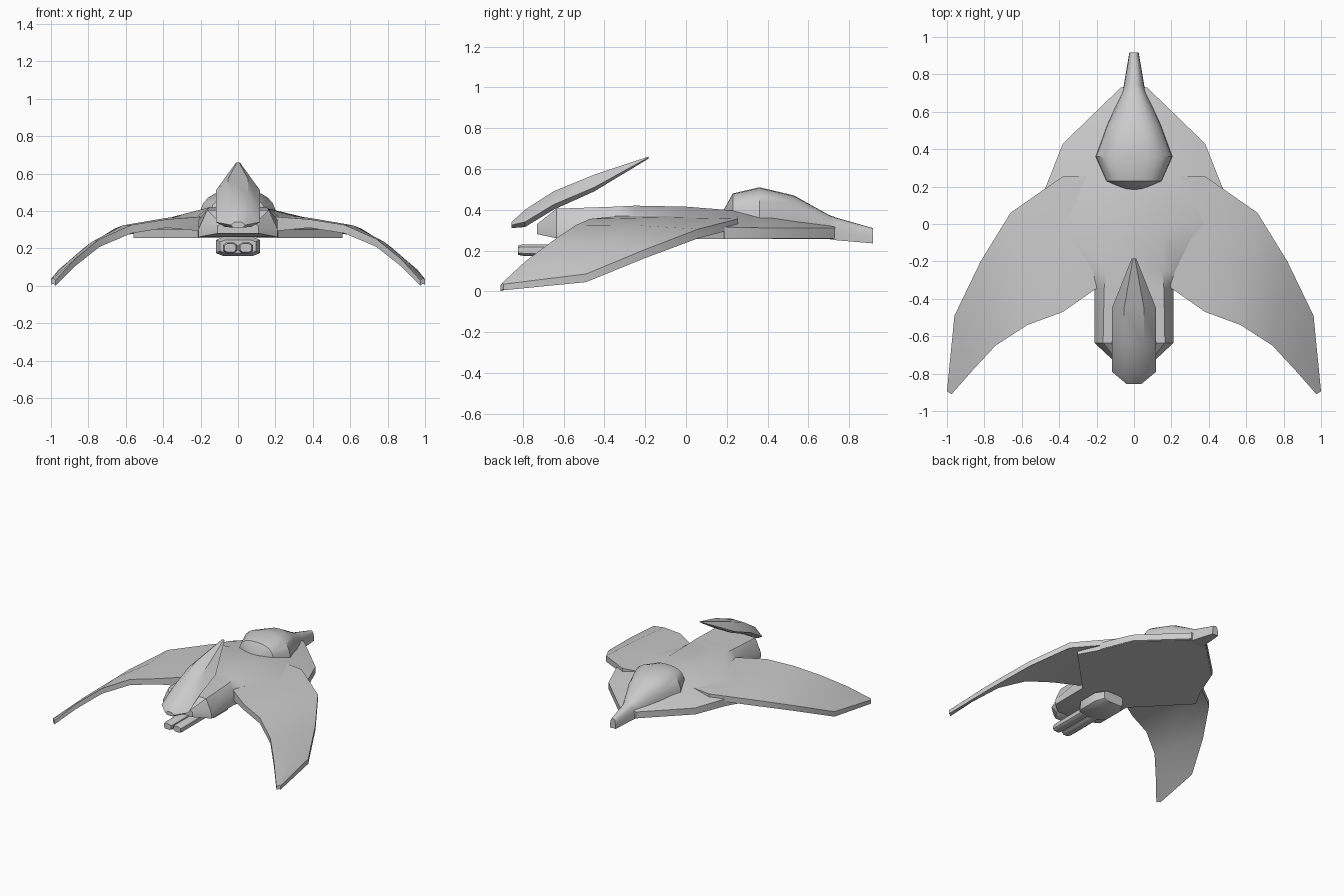
import bpy, bmesh, math

cube = bpy.data.objects.get("Cube")
if cube:
    bpy.data.objects.remove(cube, do_unlink=True)

grey = bpy.data.materials.new("light_grey_plating")
grey.use_nodes = True
COLOUR = (0.6, 0.6, 0.6, 1)
grey.diffuse_color = COLOUR
grey.node_tree.nodes["Principled BSDF"].inputs["Base Color"].default_value = COLOUR


def loft(name, rings, angle=35, mirror=False):
    """Skin closed rings of equal length and cap both ends."""
    bm = bmesh.new()
    loops = [[bm.verts.new(p) for p in ring] for ring in rings]
    n = len(rings[0])
    for a, b in zip(loops, loops[1:]):
        for i in range(n):
            j = (i + 1) % n
            bm.faces.new((a[i], a[j], b[j], b[i]))
    bm.faces.new(loops[0])
    bm.faces.new(loops[-1][::-1])
    bmesh.ops.recalc_face_normals(bm, faces=bm.faces)
    mesh = bpy.data.meshes.new(name)
    bm.to_mesh(mesh)
    bm.free()
    mesh.materials.append(grey)
    obj = bpy.data.objects.new(name, mesh)
    bpy.context.collection.objects.link(obj)
    if mirror:
        obj.modifiers.new("Mirror", 'MIRROR')
    bpy.ops.object.select_all(action='DESELECT')
    obj.select_set(True)
    bpy.context.view_layer.objects.active = obj
    bpy.ops.object.shade_smooth_by_angle(angle=math.radians(angle))
    return obj


def hull_ring(y, top_w, top_z, side_w, side_z, low_z):
    half = [(side_w, low_z), (side_w, side_z), (top_w, top_z)]
    pts = half + [(-x, z) for x, z in reversed(half)]
    return [(x, y, z) for x, z in pts]


# Raised hull: y, top half width, top z, side half width, side z, bottom z
loft("hull", [hull_ring(*s) for s in (
    (-0.73, 0.09, 0.33, 0.11, 0.32, 0.28),
    (-0.635, 0.165, 0.405, 0.212, 0.30, 0.26),
    (-0.35, 0.16, 0.415, 0.212, 0.35, 0.26),
    (-0.25, 0.15, 0.42, 0.22, 0.37, 0.26),
    (0.0, 0.15, 0.415, 0.38, 0.36, 0.26),
    (0.19, 0.15, 0.40, 0.475, 0.315, 0.26),
    (0.43, 0.13, 0.37, 0.38, 0.31, 0.26),
    (0.73, 0.04, 0.32, 0.07, 0.31, 0.26))])

# Flat belly plate under the wing roots
outline = [(0.21, -0.33), (0.56, 0.03), (0.47, 0.19), (0.38, 0.42), (0.07, 0.72)]
outline += [(-x, y) for x, y in reversed(outline)]
loft("belly_plate", [[(x, y, z) for x, y in outline] for z in (0.256, 0.30)])


def wing_ring(front, back, thick):
    """Slab section with a slightly crowned top."""
    mid = [(a + b) / 2 for a, b in zip(front, back)]
    mid[2] += 0.008
    top = [front, tuple(mid), back]
    return top + [(x, y, z - thick) for x, y, z in reversed(top)]


# Drooping swept wings
loft("wings", [wing_ring(*s) for s in (
    ((0.18, -0.33, 0.37), (0.20, 0.255, 0.37), 0.08),
    ((0.38, -0.47, 0.355), (0.38, 0.255, 0.355), 0.045),
    ((0.57, -0.54, 0.325), (0.66, 0.06, 0.305), 0.045),
    ((0.74, -0.65, 0.25), (0.82, -0.20, 0.205), 0.042),
    ((0.87, -0.79, 0.145), (0.96, -0.49, 0.085), 0.04),
    ((0.975, -0.91, 0.03), (1.0, -0.895, 0.035), 0.03))], 30, True)


def dome_ring(y, w, base, top, steps=12):
    pts = []
    for i in range(steps + 1):
        a = math.pi * i / steps
        c = math.cos(a)
        pts.append((math.copysign(abs(c) ** 0.75, c) * w, y,
                    base + (top - base) * max(math.sin(a), 0) ** 0.75))
    return pts


# Dome tapering into the tail boom
loft("dome_and_tail", [dome_ring(*s) for s in (
    (0.185, 0.05, 0.37, 0.40),
    (0.23, 0.15, 0.36, 0.48),
    (0.36, 0.207, 0.34, 0.51),
    (0.53, 0.145, 0.31, 0.47),
    (0.70, 0.068, 0.256, 0.375),
    (0.74, 0.055, 0.25, 0.36),
    (0.917, 0.025, 0.235, 0.31))])


def fin_ring(y, w, edge, top, low):
    return [(-w, y, edge), (-w * 0.45, y, top), (w * 0.45, y, top),
            (w, y, edge), (w * 0.6, y, low), (-w * 0.6, y, low)]


# Tilted plate above the front
loft("tilted_plate", [fin_ring(*s) for s in (
    (-0.185, 0.012, 0.656, 0.66, 0.65),
    (-0.45, 0.118, 0.51, 0.572, 0.49),
    (-0.65, 0.118, 0.425, 0.49, 0.40),
    (-0.79, 0.118, 0.34, 0.40, 0.315),
    (-0.855, 0.04, 0.325, 0.34, 0.31))], 40)


def oct_ring(y, cx, cz, w, h, cut=0.55):
    half = [(w, -h * cut), (w, h * cut), (w * cut, h)]
    pts = half + [(-x, z) for x, z in reversed(half)]
    pts += [(-w * cut, -h), (w * cut, -h)]
    return [(cx + x, y, cz + z) for x, z in pts]


# Gun pod and twin barrels
loft("gun_pod", [oct_ring(y, 0, 0.21, w, h, 0.7) for y, w, h in (
    (-0.50, 0.095, 0.035), (-0.46, 0.118, 0.05),
    (-0.30, 0.118, 0.05), (-0.23, 0.085, 0.04))])
loft("gun_barrels", [oct_ring(y, 0.042, 0.202, r, r * 0.75) for y, r in (
    (-0.825, 0.03), (-0.80, 0.038), (-0.45, 0.038))], 50, True)
